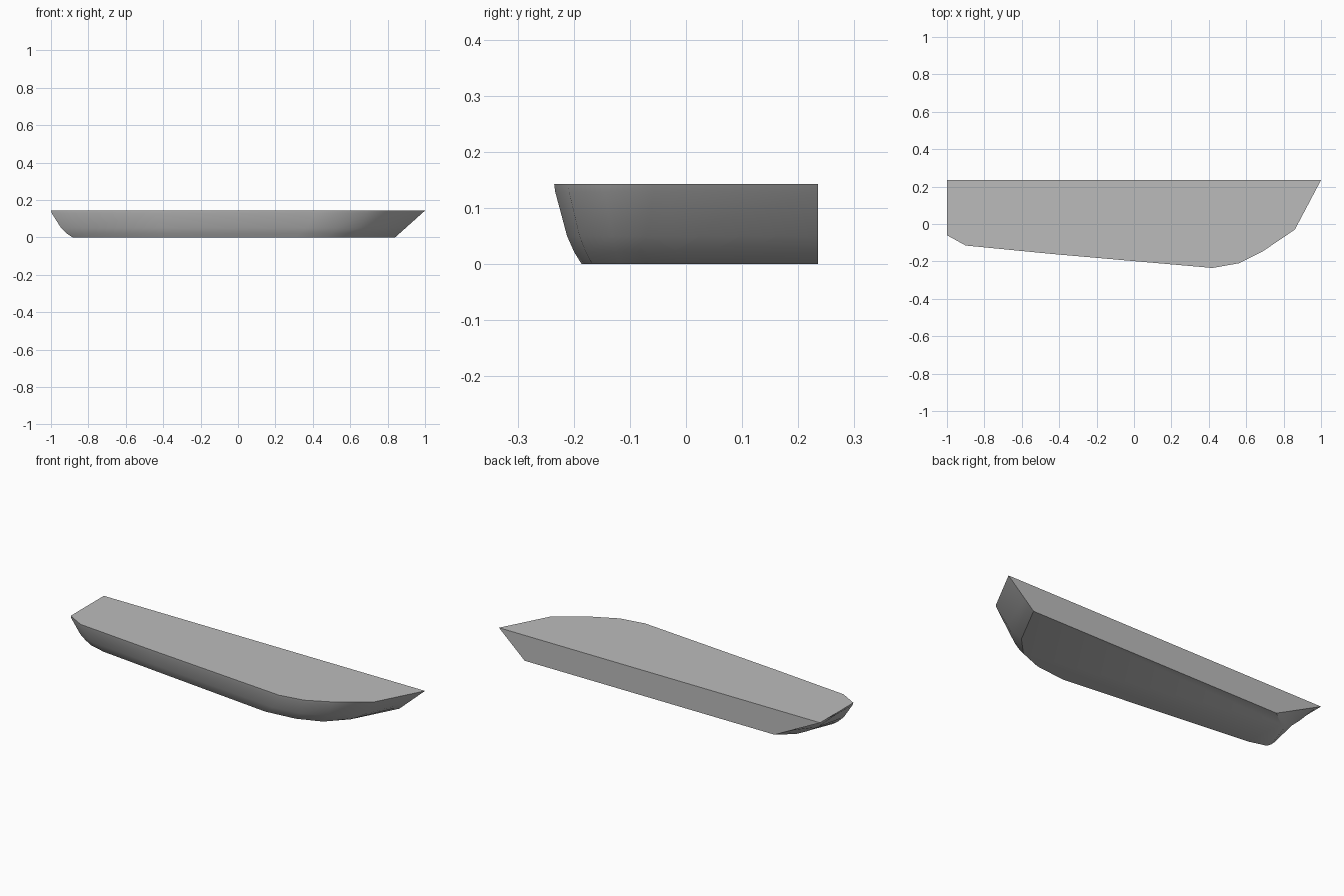
import bpy, bmesh, math

cube = bpy.data.objects.get("Cube")
if cube:
    bpy.data.objects.remove(cube, do_unlink=True)

mat = bpy.data.materials.new("plain_grey")
mat.use_nodes = True
grey = (0.5, 0.5, 0.5, 1)
mat.diffuse_color = grey
mat.node_tree.nodes["Principled BSDF"].inputs["Base Color"].default_value = grey

# Matching deck and keel outlines, from the stern corner around to the bow
BACK, HEIGHT = 0.235, 0.143
deck = [(-1, BACK), (-1, 0.08), (-1, -0.06), (-0.9, -0.115), (-0.44, -0.16),
        (0.42, -0.235), (0.56, -0.21), (0.69, -0.145), (0.86, -0.03), (1, BACK)]
keel = [(-0.715, BACK), (-0.8, 0.166), (-0.885, -0.04), (-0.79, -0.067), (-0.4, -0.11),
        (0.3, -0.186), (0.476, -0.167), (0.61, -0.116), (0.71, -0.013), (0.84, BACK)]

# Rings from keel to deck: height fraction and outward bulge of the side
levels = [(0, 0), (0.15, 0.12), (0.35, 0.18), (0.9, 0.06), (1, 0)]

bm = bmesh.new()
last = len(deck) - 1
rings = []
for height, bulge in levels:
    ring = []
    for i, (k, d) in enumerate(zip(keel, deck)):
        t = height + (0 if i in (0, last) else bulge)
        ring.append(bm.verts.new((k[0] + (d[0] - k[0]) * t,
                                  k[1] + (d[1] - k[1]) * t, HEIGHT * height)))
    rings.append(ring)

# Curved hull side
for low, high in zip(rings, rings[1:]):
    for i in range(last):
        bm.faces.new((low[i], low[i + 1], high[i + 1], high[i]))

# Flat bottom, deck and back wall
bm.faces.new(rings[0])
bm.faces.new(rings[-1])
bm.faces.new([r[0] for r in rings] + [r[last] for r in reversed(rings)])
bmesh.ops.recalc_face_normals(bm, faces=bm.faces)

mesh = bpy.data.meshes.new("half_hull")
bm.to_mesh(mesh)
bm.free()
mesh.materials.append(mat)
hull = bpy.data.objects.new("half_hull", mesh)
bpy.context.collection.objects.link(hull)
bpy.ops.object.select_all(action="DESELECT")
hull.select_set(True)
bpy.context.view_layer.objects.active = hull
bpy.ops.object.shade_smooth_by_angle(angle=math.radians(35))
